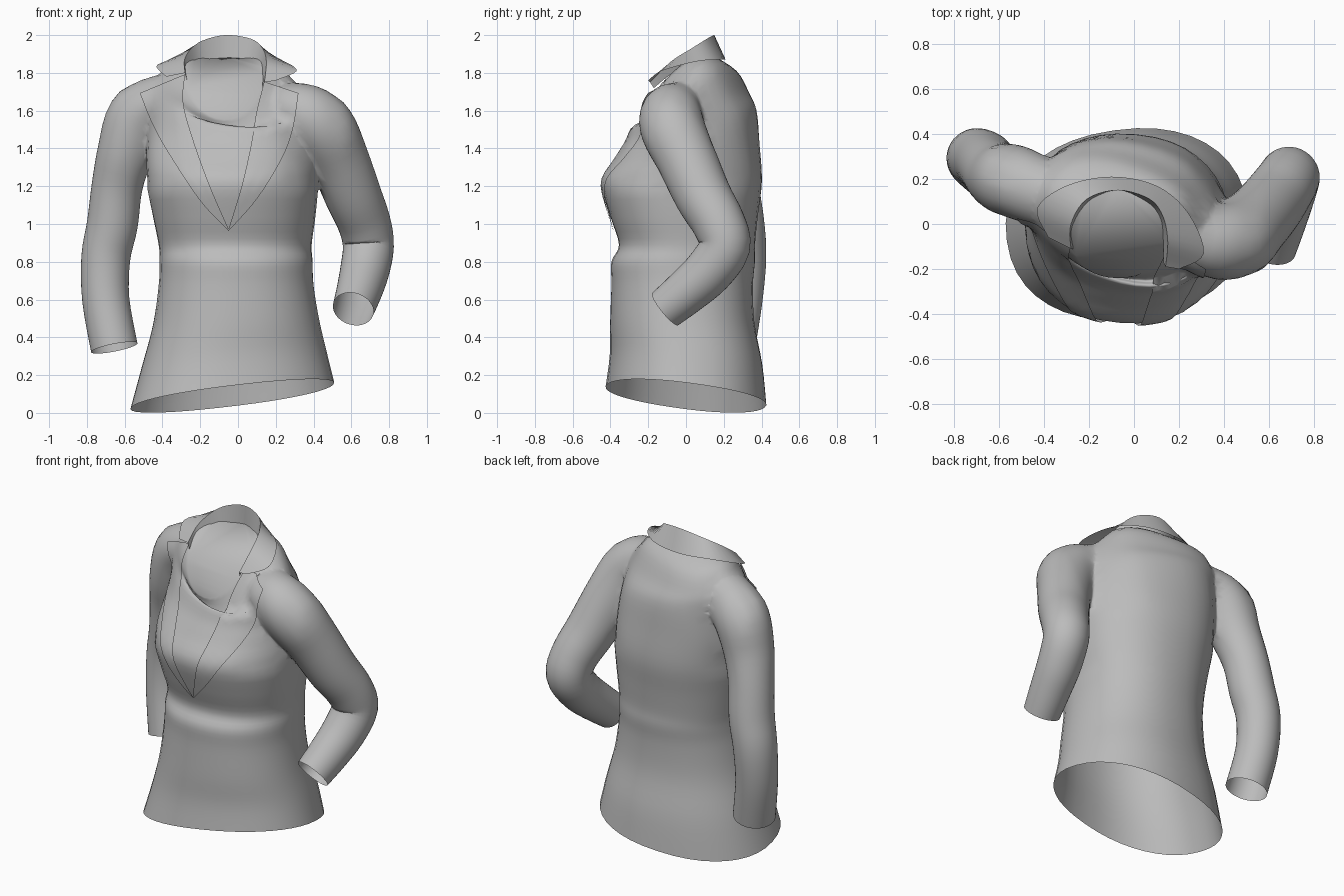
import bpy, bmesh, math
from mathutils import Vector
from mathutils.bvhtree import BVHTree

cube = bpy.data.objects.get("Cube")
if cube:
    bpy.data.objects.remove(cube)

cloth = bpy.data.materials.new("grey_cloth")
cloth.use_nodes = True
GREY = (0.5, 0.5, 0.5, 1)
cloth.diffuse_color = GREY
cloth.node_tree.nodes["Principled BSDF"].inputs["Base Color"].default_value = GREY
SIDES = 40


def resample(rows, steps):
    """Smooth curve through rows of numbers."""
    out = []
    for i in range(len(rows) - 1):
        a, b, c, d = (rows[max(0, min(len(rows) - 1, i + k))] for k in (-1, 0, 1, 2))
        for s in range(steps):
            t = s / steps
            out.append([0.5 * (2 * q + (r - p) * t + (2 * p - 5 * q + 4 * r - w) * t * t
                               + (3 * q - p - 3 * r + w) * t ** 3)
                        for p, q, r, w in zip(a, b, c, d)])
    return out + [list(rows[-1])]


def loft(name, rings, closed):
    """Skin a list of point rings; closed rings also get end caps."""
    bm = bmesh.new()
    rows = [[bm.verts.new(p) for p in ring] for ring in rings]
    n = len(rows[0])
    for lo, hi in zip(rows, rows[1:]):
        for i in range(n if closed else n - 1):
            j = (i + 1) % n
            bm.faces.new((lo[i], lo[j], hi[j], hi[i]))
    if closed:
        bm.faces.new(rows[0])
        bm.faces.new(rows[-1])
    bmesh.ops.recalc_face_normals(bm, faces=bm.faces)
    mesh = bpy.data.meshes.new(name)
    bm.to_mesh(mesh)
    bm.free()
    mesh.materials.append(cloth)
    mesh.shade_smooth()
    ob = bpy.data.objects.new(name, mesh)
    bpy.context.collection.objects.link(ob)
    return ob


def torso_ring(row):
    cx, cy, cz, rx, ry, turn, tx, ty, dip = row
    ring, r = [], math.radians(turn)
    for i in range(SIDES):
        a = math.tau * i / SIDES
        c, s = math.cos(a), math.sin(a)
        u = rx * math.copysign(abs(c) ** 0.9, c)
        v = ry * math.copysign(abs(s) ** 0.9, s)
        dx, dy = u * math.cos(r) - v * math.sin(r), u * math.sin(r) + v * math.cos(r)
        ring.append((cx + dx, cy + dy, cz + tx * dx + ty * dy - dip * dy * dy))
    return ring


def sleeve(name, path):
    rows = resample(path, 4)
    pts = [Vector(r[:3]) for r in rows]
    rings = []
    for i, p in enumerate(pts):
        t = (pts[min(i + 1, len(pts) - 1)] - pts[max(i - 1, 0)]).normalized()
        side = t.cross(Vector((0.25, 1, 0))).normalized()
        up = side.cross(t)
        rings.append([p + rows[i][3] * (side * math.cos(a) + up * math.sin(a))
                      for a in (math.tau * k / SIDES for k in range(SIDES))])
    return loft(name, rings, True)


# Body from hem to neckline: centre, radii, turn, slopes, dip
body = [(-.03, 0, .09, .54, .42, 8, .13, -.13, 0),
        (-.02, 0, .28, .49, .40, 7, .08, -.07, 0),
        (-.01, -.02, .48, .44, .38, 5, .03, 0, 0),
        (-.01, -.02, .68, .41, .375, 3, 0, 0, 0),
        (-.01, -.015, .8, .405, .38, 2, 0, 0, 0),
        (-.015, .005, .89, .405, .36, 0, 0, 0, 0),
        (-.02, -.01, 1.04, .43, .39, -2, 0, 0, 0),
        (-.03, -.02, 1.22, .455, .42, -5, 0, 0, 0),
        (-.04, .01, 1.38, .45, .375, -9, 0, .1, 0),
        (-.04, .03, 1.52, .43, .33, -14, 0, .25, 0),
        (-.05, .03, 1.66, .42, .28, -18, 0, .3, .6),
        (-.06, .01, 1.77, .36, .24, -16, 0, .65, 1.9),
        (-.07, -.04, 1.83, .21, .2, 0, 0, .83, 2.8)]
jacket = loft("jacket_body", [torso_ring(r) for r in resample(body, 4)], True)

# Sleeves: centre and radius along each arm
left = sleeve("left_sleeve", [
    (.22, -.04, 1.62, .12), (.35, -.08, 1.59, .165), (.45, -.07, 1.5, .175),
    (.53, 0, 1.35, .16), (.61, .09, 1.15, .15), (.67, .175, 1.0, .14),
    (.69, .205, .88, .135), (.67, .12, .75, .13), (.64, 0, .64, .12), (.61, -.11, .55, .11)])
right = sleeve("right_sleeve", [
    (-.28, .08, 1.62, .12), (-.42, .14, 1.64, .15), (-.53, .19, 1.56, .165),
    (-.595, .21, 1.38, .15), (-.64, .25, 1.2, .135), (-.665, .28, 1.0, .135),
    (-.7, .295, .82, .13), (-.7, .28, .6, .125), (-.655, .24, .345, .125)])

# Merge sleeves into the body
for arm in (left, right):
    mod = jacket.modifiers.new("join", "BOOLEAN")
    mod.operation, mod.solver, mod.object = "UNION", "EXACT", arm
merged = bpy.data.meshes.new_from_object(
    jacket.evaluated_get(bpy.context.evaluated_depsgraph_get()))
jacket.modifiers.clear()
jacket.data = merged
for arm in (left, right):
    bpy.data.objects.remove(arm)

# Open the hem, neck and cuffs, then soften the armholes
bm = bmesh.new()
bm.from_mesh(merged)
caps = [f for f in bm.faces if len(f.verts) >= SIDES - 2]
bmesh.ops.delete(bm, geom=caps, context="FACES")
bmesh.ops.triangulate(bm, faces=[f for f in bm.faces if len(f.verts) > 4])
soft = [v for v in bm.verts if 1.2 < v.co.z < 1.82 and not v.is_boundary
        and (.24 < v.co.x < .55 or -.62 < v.co.x < -.34)]
for _ in range(5):
    bmesh.ops.smooth_vert(bm, verts=soft, factor=0.5,
                          use_axis_x=True, use_axis_y=True, use_axis_z=True)
bm.normal_update()
tree = BVHTree.FromBMesh(bm)
bm.to_mesh(merged)
bm.free()
merged.shade_smooth()


def drape(x, z):
    """Lay a front point on the body."""
    hit = tree.ray_cast(Vector((x, -2, z)), Vector((0, 1, 0)))[0]
    if hit is None or hit.y > .1:
        hit = tree.find_nearest(Vector((x, -.12, z)))[0]
    return hit + Vector((0, -.012, .003))


# Lapels: outer and inner edges as seen from the front
lapels = {
    "right_lapel": ([(-.52, 1.69), (-.45, 1.52), (-.36, 1.36), (-.2, 1.12), (-.05, .96)],
                    [(-.28, 1.79), (-.29, 1.64), (-.24, 1.45), (-.15, 1.2), (-.05, .97)]),
    "left_lapel": ([(.32, 1.69), (.29, 1.5), (.23, 1.34), (.1, 1.13), (-.05, .96)],
                   [(.14, 1.75), (.1, 1.6), (.07, 1.42), (.02, 1.2), (-.05, .97)])}
for name, (outer, inner) in lapels.items():
    rows = []
    for a, b in zip(resample(outer, 6), resample(inner, 6)):
        rows.append([drape(a[0] + (b[0] - a[0]) * k / 8, a[1] + (b[1] - a[1]) * k / 8)
                     for k in range(9)])
    loft(name, rows, False)

# Collar: fallen edge, standing rim and inner band
fall = [(-.38, -.06, 1.78), (-.43, .07, 1.84), (-.3, .17, 1.87), (-.1, .21, 1.87),
        (.1, .17, 1.87), (.24, .05, 1.86), (.31, -.13, 1.81), (.2, -.2, 1.76)]
rim = [(-.28, -.11, 1.8), (-.28, 0, 1.88), (-.21, .11, 1.96), (-.07, .15, 2.0),
       (.07, .11, 1.98), (.13, .03, 1.93), (.15, -.08, 1.86), (.14, -.19, 1.75)]
band = [(-.27, -.11, 1.76), (-.27, -.02, 1.82), (-.2, .1, 1.86), (-.07, .15, 1.87),
        (.05, .1, 1.86), (.11, .03, 1.84), (.13, -.07, 1.8), (.13, -.17, 1.72)]
loft("collar", [resample(edge, 5) for edge in (fall, rim, band)], False)
for ob in list(bpy.context.collection.objects):
    if ob.type == "MESH" and ob.name == "collar":
        ob.data.set_sharp_from_angle(angle=math.radians(40))
